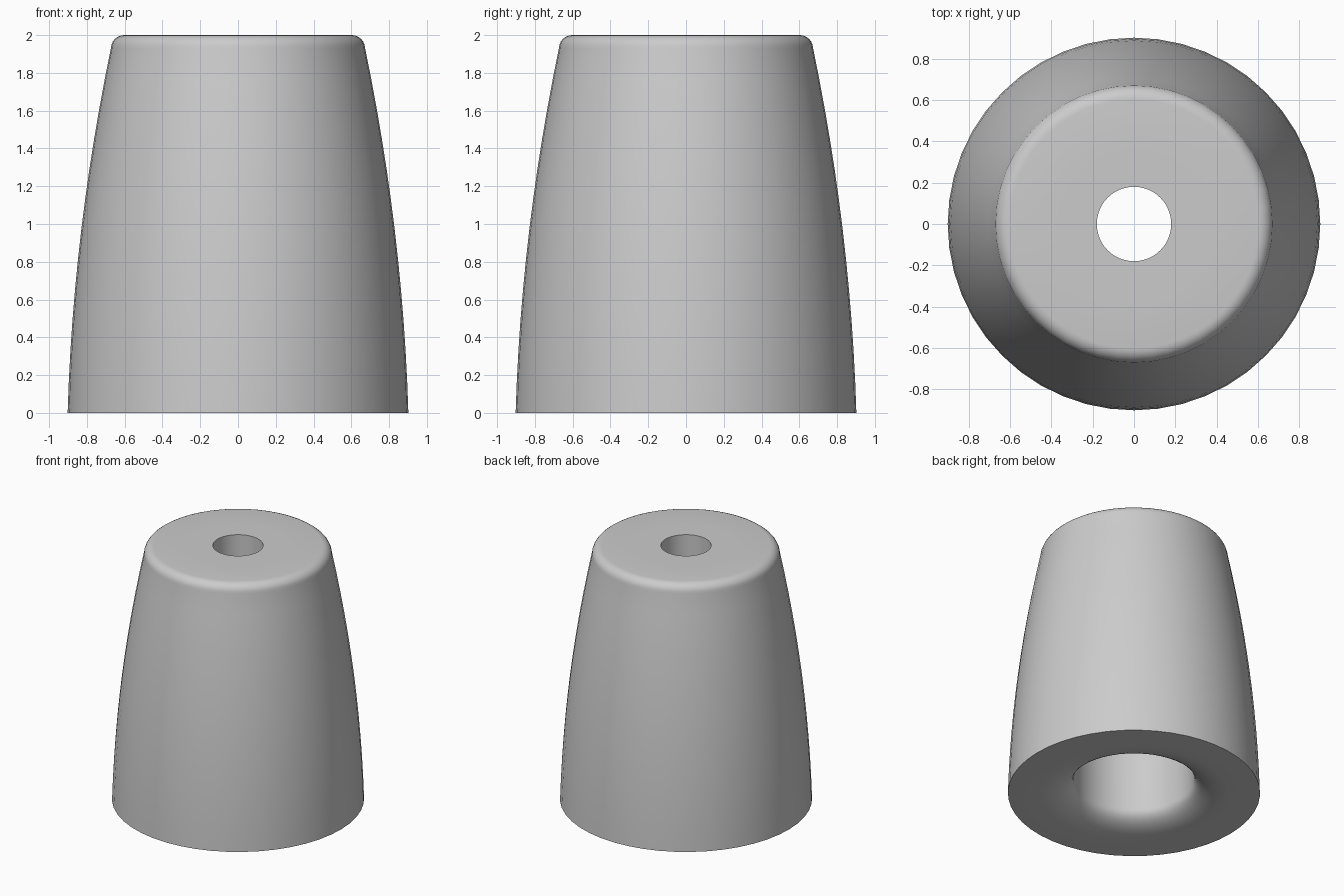
import bpy, bmesh
from math import sin, cos, pi, radians

cube = bpy.data.objects.get("Cube")
if cube:
    bpy.data.objects.remove(cube)

# One plain grey for everything
grey = bpy.data.materials.new("rubber_grey")
grey.use_nodes = True
grey.diffuse_color = (0.6, 0.6, 0.6, 1)
grey.node_tree.nodes["Principled BSDF"].inputs["Base Color"].default_value = (0.6, 0.6, 0.6, 1)


def lathe(name, profile, sides=48):
    """Turn a closed (radius, height) outline around the z axis."""
    bm = bmesh.new()
    verts = [bm.verts.new((r, 0, z)) for r, z in profile]
    edges = [bm.edges.new((a, b)) for a, b in zip(verts, verts[1:] + verts[:1])]
    bmesh.ops.spin(bm, geom=verts + edges, cent=(0, 0, 0), axis=(0, 0, 1),
                   angle=2 * pi, steps=sides, use_merge=True)
    bmesh.ops.remove_doubles(bm, verts=bm.verts, dist=1e-4)
    bmesh.ops.recalc_face_normals(bm, faces=bm.faces)
    mesh = bpy.data.meshes.new(name)
    bm.to_mesh(mesh)
    bm.free()
    mesh.materials.append(grey)
    obj = bpy.data.objects.new(name, mesh)
    bpy.context.collection.objects.link(obj)
    bpy.ops.object.select_all(action='DESELECT')
    obj.select_set(True)
    bpy.context.view_layer.objects.active = obj
    bpy.ops.object.shade_smooth_by_angle(angle=radians(35))
    return obj


HEIGHT, CEILING = 2.0, 1.6
BORE, MOUTH, LIP = 0.435, 0.68, 0.12
BUSH, HOLE = 0.36, 0.18

# Bulging outer wall, narrowing upward
wall_top = 1.93
outer = []
for i in range(13):
    z = wall_top * i / 12
    outer.append((0.902 - 0.03 * z - 0.046 * z * z, z))

# Rounded top rim
rim_r = outer[-1][0]
rim = [(rim_r - 0.07 * (1 - cos(a)), wall_top + 0.07 * sin(a))
       for a in (pi / 2 * i / 6 for i in range(1, 7))]

# Flared mouth of the bore underneath
flare = [(MOUTH - (MOUTH - BORE) * sin(a), LIP * (1 - cos(a)))
         for a in (pi / 2 * i / 8 for i in range(8, -1, -1))]

lathe("foot_body", outer + rim
      + [(BUSH, HEIGHT), (BUSH, CEILING), (BORE, CEILING)] + flare)

# Flush bushing with the screw hole
lathe("screw_bushing", [(BUSH, HEIGHT), (HOLE, HEIGHT), (HOLE, CEILING), (BUSH, CEILING)])
